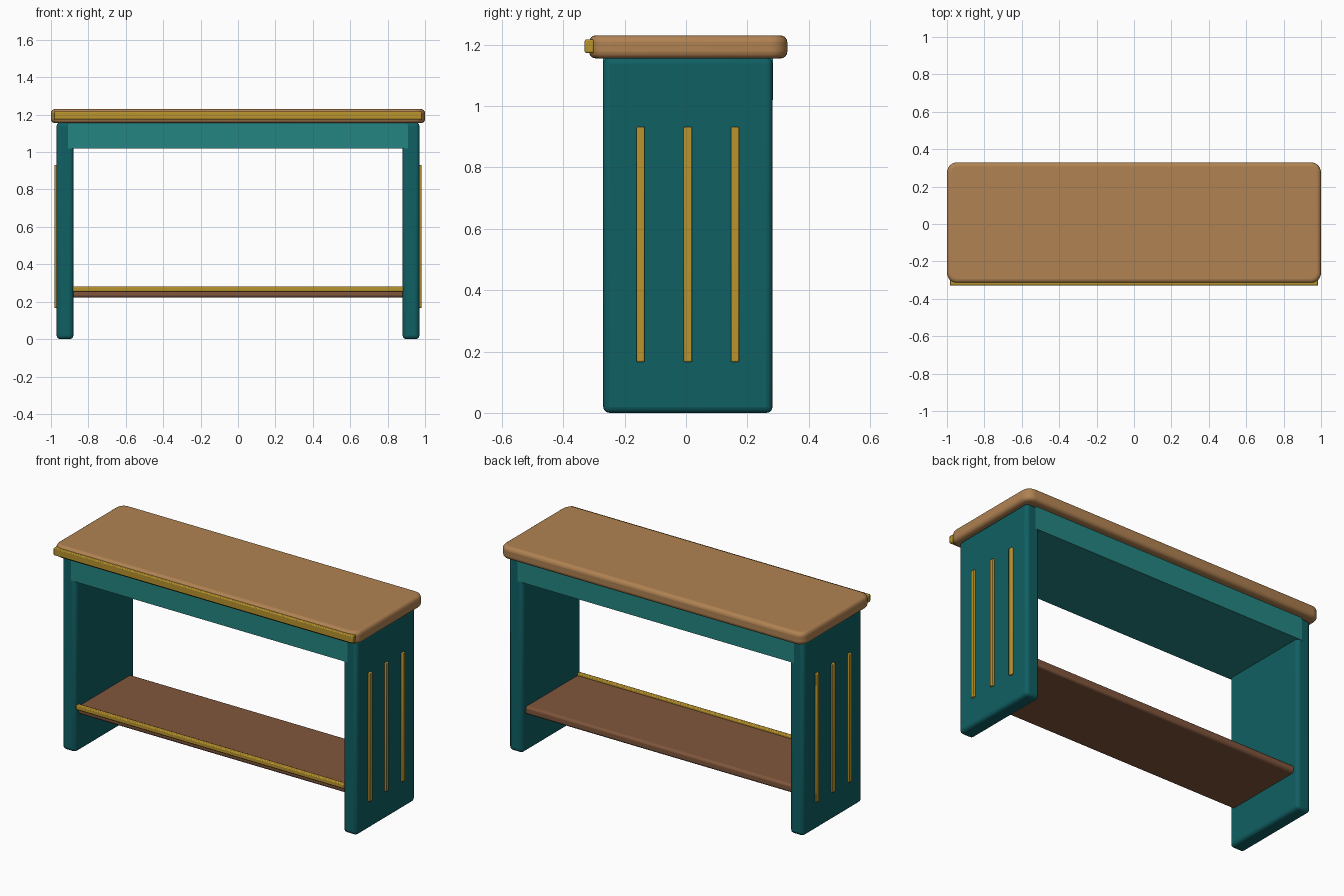
import bpy, bmesh

if "Cube" in bpy.data.objects:
    bpy.data.objects.remove(bpy.data.objects["Cube"])


def material(name, rgb):
    m = bpy.data.materials.new(name)
    m.diffuse_color = (*rgb, 1)
    m.use_nodes = True
    m.node_tree.nodes["Principled BSDF"].inputs["Base Color"].default_value = m.diffuse_color
    return m


OAK = material("light_wood", (0.434, 0.223, 0.084))
WALNUT = material("dark_wood", (0.216, 0.093, 0.045))
TEAL = material("deep_teal", (0.005, 0.115, 0.125))
LIGHT_TEAL = material("light_teal", (0.018, 0.235, 0.223))
GOLD = material("gold", (0.485, 0.296, 0.026))


def box(name, x, y, z, mat, bevel=0.0, segments=3, corner=0.0):
    """Box from (min, max) ranges; corner rounds the plan outline, bevel softens edges."""
    bm = bmesh.new()
    bmesh.ops.create_cube(bm, size=1)
    for v in bm.verts:
        v.co = [r[0] if c < 0 else r[1] for c, r in zip(v.co, (x, y, z))]
    if corner:
        upright = [e for e in bm.edges
                   if abs(e.verts[0].co.z - e.verts[1].co.z) > 1e-4]
        bmesh.ops.bevel(bm, geom=upright, offset=corner, segments=6,
                        profile=0.5, affect='EDGES')
    bmesh.ops.recalc_face_normals(bm, faces=bm.faces)
    me = bpy.data.meshes.new(name)
    bm.to_mesh(me)
    bm.free()
    me.materials.append(mat)
    ob = bpy.data.objects.new(name, me)
    bpy.context.collection.objects.link(ob)
    if bevel:
        mod = ob.modifiers.new("soft_edges", 'BEVEL')
        mod.width = bevel
        mod.segments = segments
        mod.limit_method = 'ANGLE'
        mod.angle_limit = 0.6
    bpy.ops.object.select_all(action='DESELECT')
    bpy.context.view_layer.objects.active = ob
    ob.select_set(True)
    bpy.ops.object.shade_smooth_by_angle(angle=0.7)
    return ob


# Table top with rounded corners and its front trim
box("table_top", (-1, 1), (-0.316, 0.33), (1.155, 1.23), OAK, 0.022, 4, corner=0.055)
box("top_trim", (-0.985, 0.985), (-0.33, -0.30), (1.173, 1.217), GOLD, 0.005, 2)

# Solid apron block under the top, flush with the side panels
box("apron", (-0.91, 0.91), (-0.271, 0.283), (1.02, 1.157), LIGHT_TEAL)

# Side panels with three raised slats on each outer face
for side, s in (("left", -1), ("right", 1)):
    box(f"{side}_panel", sorted((0.88 * s, 0.97 * s)), (-0.27, 0.282),
        (0, 1.158), TEAL, 0.02)
    for i, y in enumerate((-0.148, 0.006, 0.16)):
        box(f"{side}_slat_{i + 1}", sorted((0.96 * s, 0.981 * s)),
            (y - 0.0135, y + 0.0135), (0.166, 0.932), GOLD, 0.004, 2)

# Lower shelf and its raised front lip
box("shelf", (-0.89, 0.89), (-0.245, 0.25), (0.222, 0.27), WALNUT, 0.014)
box("shelf_trim", (-0.885, 0.885), (-0.262, -0.236), (0.254, 0.282), GOLD, 0.005, 2)
